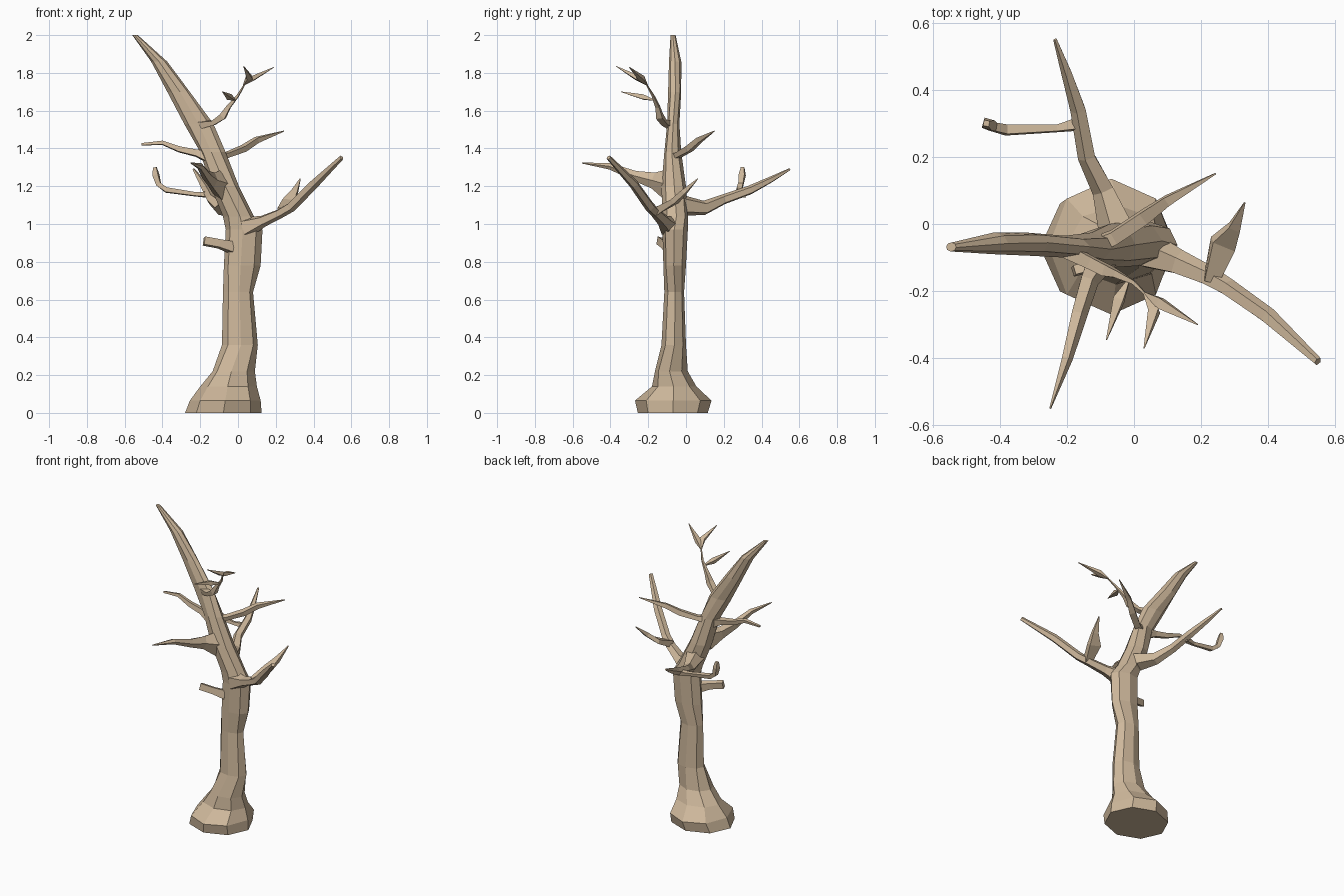
import bpy, bmesh, math
from mathutils import Vector


def loft(name, rings):
    """Skin a list of equal-sized vertex rings and cap both ends."""
    bm = bmesh.new()
    loops = [[bm.verts.new(p) for p in ring] for ring in rings]
    n = len(loops[0])
    for a, b in zip(loops, loops[1:]):
        for i in range(n):
            j = (i + 1) % n
            bm.faces.new((a[i], a[j], b[j], b[i]))
    bm.faces.new(loops[0])
    bm.faces.new(loops[-1])
    bmesh.ops.recalc_face_normals(bm, faces=bm.faces[:])
    me = bpy.data.meshes.new(name)
    bm.to_mesh(me)
    bm.free()
    ob = bpy.data.objects.new(name, me)
    bpy.context.collection.objects.link(ob)
    me.materials.append(bark)
    return ob


def branch(name, path, sides=5):
    """Tapered tube; each path point is (x, y, z, radius, vertical radius)."""
    pts = [Vector(p[:3]) for p in path]
    rings = []
    for k, p in enumerate(path):
        t = (pts[min(k + 1, len(pts) - 1)] - pts[max(k - 1, 0)]).normalized()
        side = t.cross(Vector((0, 0, 1))).normalized()
        up = side.cross(t)
        rv = p[4] if len(p) > 4 else p[3]
        rings.append([pts[k] + side * p[3] * math.cos(a) + up * rv * math.sin(a)
                      for a in (math.tau * i / sides + 0.6 for i in range(sides))])
    return loft(name, rings)


bark = bpy.data.materials.new("bark")
bark.diffuse_color = (0.62, 0.48, 0.33, 1)

# Trunk and leaning main limb: z, x min, x max, y min, y max
profile = [
    (0.00, -0.28, 0.125, -0.255, 0.115), (0.065, -0.255, 0.12, -0.27, 0.135),
    (0.14, -0.20, 0.10, -0.18, 0.055), (0.22, -0.135, 0.09, -0.165, 0.01),
    (0.36, -0.085, 0.105, -0.13, 0.00), (0.64, -0.08, 0.08, -0.115, -0.01),
    (0.78, -0.075, 0.12, -0.12, 0.00), (0.97, -0.065, 0.13, -0.125, 0.01),
    (1.04, -0.08, 0.085, -0.125, 0.01), (1.20, -0.145, 0.005, -0.13, 0.00),
    (1.38, -0.20, -0.065, -0.115, -0.025), (1.53, -0.285, -0.13, -0.10, -0.035),
    (1.70, -0.375, -0.255, -0.095, -0.025), (1.86, -0.46, -0.375, -0.09, -0.025),
    (2.00, -0.56, -0.53, -0.082, -0.055)]
rings = []
for k, (z, x0, x1, y0, y1) in enumerate(profile):
    twist = 0.12 * math.sin(k * 1.7) if k > 1 else 0
    rings.append([Vector(((x0 + x1) / 2 + (x1 - x0) / 2 * math.cos(a),
                          (y0 + y1) / 2 + (y1 - y0) / 2 * math.sin(a), z))
                  for a in (math.tau * i / 8 + twist for i in range(8))])
loft("trunk", rings)

# Large right bough with its upright twig
branch("right_bough", [(0.04, -0.08, 0.98, .06), (0.13, -0.115, 1.015, .04, .032),
                       (0.22, -0.155, 1.055, .032, .026), (0.28, -0.19, 1.09, .028),
                       (0.40, -0.275, 1.21, .026), (0.548, -0.41, 1.352, .013)])
branch("right_bough_twig", [(0.23, -0.165, 1.065, .03), (0.265, -0.06, 1.12, .05, .018),
                            (0.30, -0.01, 1.17, .025, .018), (0.33, 0.063, 1.24, .003)], 4)

# Rear bough with its hooked side twig
branch("rear_bough", [(-0.045, -0.03, 1.10, .06), (-0.09, 0.10, 1.085, .035, .04),
                      (-0.14, 0.20, 1.13, .028), (-0.165, 0.34, 1.18, .025),
                      (-0.20, 0.45, 1.235, .017), (-0.235, 0.55, 1.29, .006)])
branch("rear_hook_twig", [(-0.155, 0.30, 1.155, .026, .02), (-0.23, 0.285, 1.158, .014),
                          (-0.38, 0.28, 1.18, .02, .018), (-0.42, 0.29, 1.21, .018),
                          (-0.435, 0.298, 1.26, .022), (-0.44, 0.30, 1.30, .012)], 4)

# Front bough
branch("front_bough", [(-0.09, -0.09, 1.21, .05, .09), (-0.135, -0.17, 1.23, .03, .045),
                       (-0.165, -0.27, 1.255, .026, .028), (-0.20, -0.40, 1.305, .018),
                       (-0.25, -0.55, 1.323, .003)])

# Broken stub
branch("stub", [(-0.03, -0.09, 0.875, .028, .04), (-0.10, -0.12, 0.895, .02, .03),
                (-0.18, -0.14, 0.91, .02, .03)], 4)

# Upper side boughs
branch("upper_left_bough", [(-0.14, -0.07, 1.35, .045), (-0.22, -0.065, 1.375, .024),
                            (-0.31, -0.06, 1.395, .02), (-0.40, -0.055, 1.43, .014),
                            (-0.51, -0.055, 1.422, .008)], 4)
branch("upper_right_bough", [(-0.14, -0.075, 1.36, .035), (-0.06, -0.04, 1.365, .028, .018),
                             (0.03, 0.02, 1.40, .028, .022), (0.10, 0.07, 1.445, .02),
                             (0.243, 0.15, 1.492, .003)], 4)

# Thin top shoot and its three sharp twigs
branch("top_shoot", [(-0.22, -0.07, 1.52, .03), (-0.13, -0.115, 1.535, .025, .017),
                     (-0.08, -0.14, 1.57, .024), (-0.05, -0.15, 1.62, .015),
                     (0.0, -0.175, 1.68, .008), (0.035, -0.21, 1.74, .004)], 4)
for i, (start, mid, tip) in enumerate([
        ((0.03, -0.205, 1.735), (0.075, -0.235, 1.77), (0.19, -0.30, 1.83)),
        ((0.03, -0.205, 1.735), (0.06, -0.26, 1.775), (0.03, -0.37, 1.835)),
        ((-0.015, -0.165, 1.655), (-0.045, -0.225, 1.672), (-0.082, -0.345, 1.70))]):
    branch(f"sharp_twig_{i + 1}", [(*start, .004), (*mid, .022, .018), (*tip, .002)], 4)
